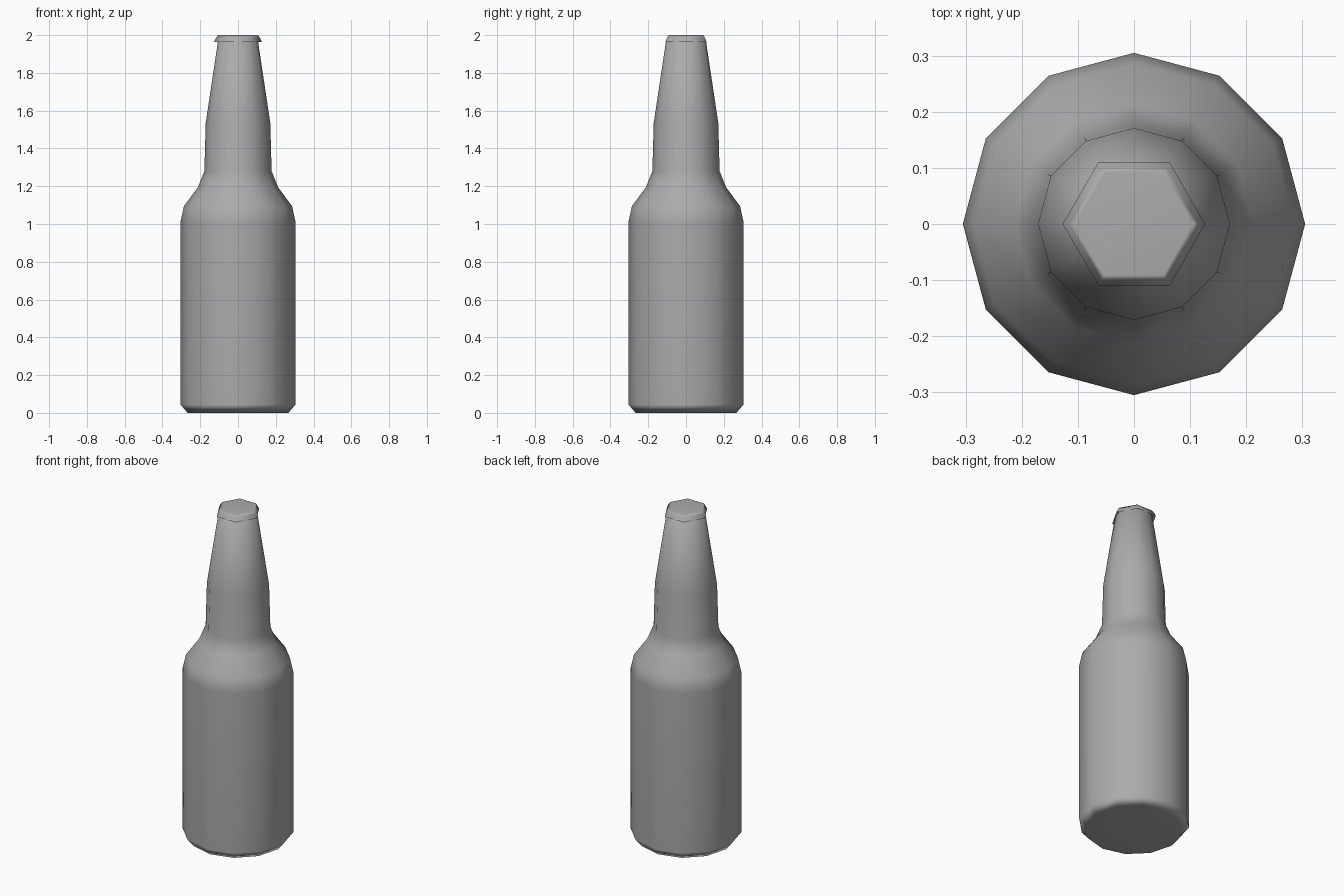
import bpy, bmesh, math

if "Cube" in bpy.data.objects:
    bpy.data.objects.remove(bpy.data.objects["Cube"])

# Dark grey finish shared by both parts
grey = bpy.data.materials.new("dark_grey")
grey.diffuse_color = (0.41, 0.41, 0.41, 1)
grey.use_nodes = True
grey.node_tree.nodes["Principled BSDF"].inputs["Base Color"].default_value = grey.diffuse_color


def lathe(name, profile, sides, closed_base=True):
    """Smooth-shaded solid of revolution from (radius, z) pairs."""
    bm = bmesh.new()
    rings = []
    for r, z in profile:
        angles = [2 * math.pi * i / sides for i in range(sides)]
        rings.append([bm.verts.new((r * math.cos(a), r * math.sin(a), z)) for a in angles])
    for low, high in zip(rings, rings[1:]):
        for i in range(sides):
            j = (i + 1) % sides
            bm.faces.new((low[i], low[j], high[j], high[i]))
    if closed_base:
        bm.faces.new(rings[0][::-1])
    bm.faces.new(rings[-1])
    for f in bm.faces:
        f.smooth = True
    mesh = bpy.data.meshes.new(name)
    bm.to_mesh(mesh)
    bm.free()
    mesh.materials.append(grey)
    obj = bpy.data.objects.new(name, mesh)
    bpy.context.collection.objects.link(obj)
    # Large faces dominate the shading, so the walls, base and cap top read clean
    mod = obj.modifiers.new("weighted_normals", 'WEIGHTED_NORMAL')
    mod.mode = 'FACE_AREA'
    mod.weight = 50
    return obj


# Twelve-sided glass body, shoulder and tapering neck
lathe("bottle", [(0.267, 0), (0.305, 0.045), (0.305, 1.01), (0.286, 1.095),
                 (0.212, 1.195), (0.178, 1.28), (0.171, 1.535), (0.105, 1.975)], 12)

# Six-sided flared cap, open underneath
lathe("bottle_cap", [(0.127, 1.963), (0.115, 1.988), (0.105, 2.0)], 6, closed_base=False)
